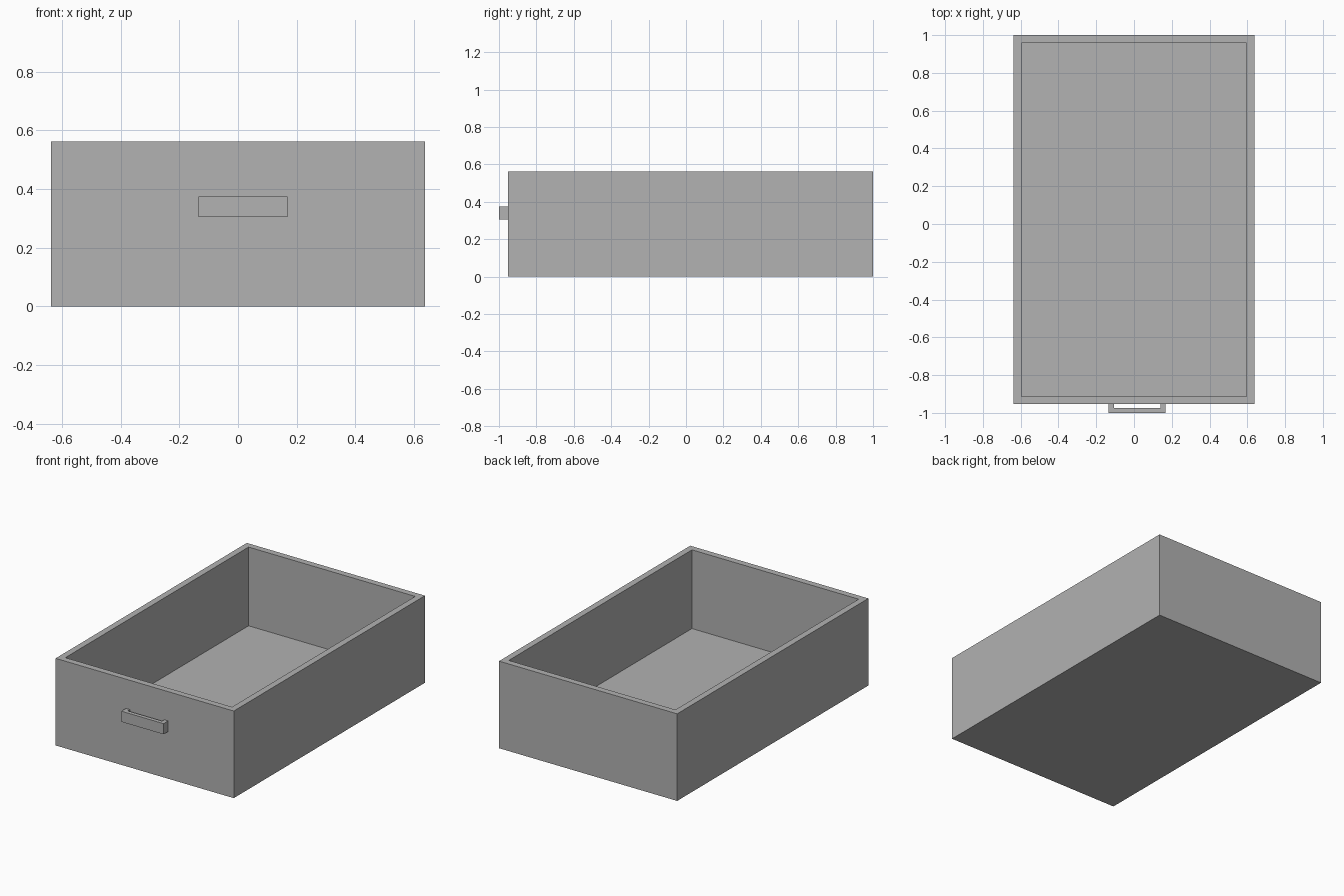
import bpy
import bmesh
from mathutils import Vector

default = bpy.data.objects.get("Cube")
if default:
    bpy.data.objects.remove(default, do_unlink=True)

# Single grey finish
grey = bpy.data.materials.new("plain_grey")
grey.use_nodes = True
COLOUR = (0.445, 0.445, 0.445, 1)
grey.diffuse_color = COLOUR
grey.node_tree.nodes["Principled BSDF"].inputs["Base Color"].default_value = COLOUR


def block(bm, low, high):
    """Add a box spanning two opposite corners."""
    low, high = Vector(low), Vector(high)
    verts = bmesh.ops.create_cube(bm, size=1)["verts"]
    bmesh.ops.scale(bm, vec=high - low, verts=verts)
    bmesh.ops.translate(bm, vec=(low + high) / 2, verts=verts)


def finish(bm, name):
    bmesh.ops.recalc_face_normals(bm, faces=bm.faces)
    mesh = bpy.data.meshes.new(name)
    bm.to_mesh(mesh)
    bm.free()
    mesh.materials.append(grey)
    obj = bpy.data.objects.new(name, mesh)
    bpy.context.collection.objects.link(obj)
    return obj


WIDTH, HEIGHT, FRONT, BACK = 1.274, 0.563, -0.953, 1.0
WALL, FLOOR = 0.058, 0.054

# Drawer box: inset the top face and sink it to the floor
bm = bmesh.new()
block(bm, (-WIDTH / 2, FRONT, 0), (WIDTH / 2, BACK, HEIGHT))
top = max(bm.faces, key=lambda f: f.calc_center_median().z)
bmesh.ops.inset_region(bm, faces=[top], thickness=WALL)
well = bmesh.ops.extrude_discrete_faces(bm, faces=[top])["faces"][0]
bmesh.ops.translate(bm, vec=(0, 0, FLOOR - HEIGHT), verts=well.verts)
finish(bm, "drawer_box")

# Handle: U-shaped bracket, extruded upward from its plan outline
LEFT, RIGHT, LOW, HIGH = -0.134, 0.168, 0.305, 0.374
POST, GRIP = 0.028, -0.975
outline = [(LEFT, FRONT), (LEFT, -1), (RIGHT, -1), (RIGHT, FRONT),
           (RIGHT - POST, FRONT), (RIGHT - POST, GRIP),
           (LEFT + POST, GRIP), (LEFT + POST, FRONT)]
bm = bmesh.new()
base = bm.faces.new([bm.verts.new((x, y, LOW)) for x, y in outline])
raised = bmesh.ops.extrude_face_region(bm, geom=[base])["geom"]
bmesh.ops.translate(bm, vec=(0, 0, HIGH - LOW),
                    verts=[v for v in raised if isinstance(v, bmesh.types.BMVert)])
finish(bm, "handle")
